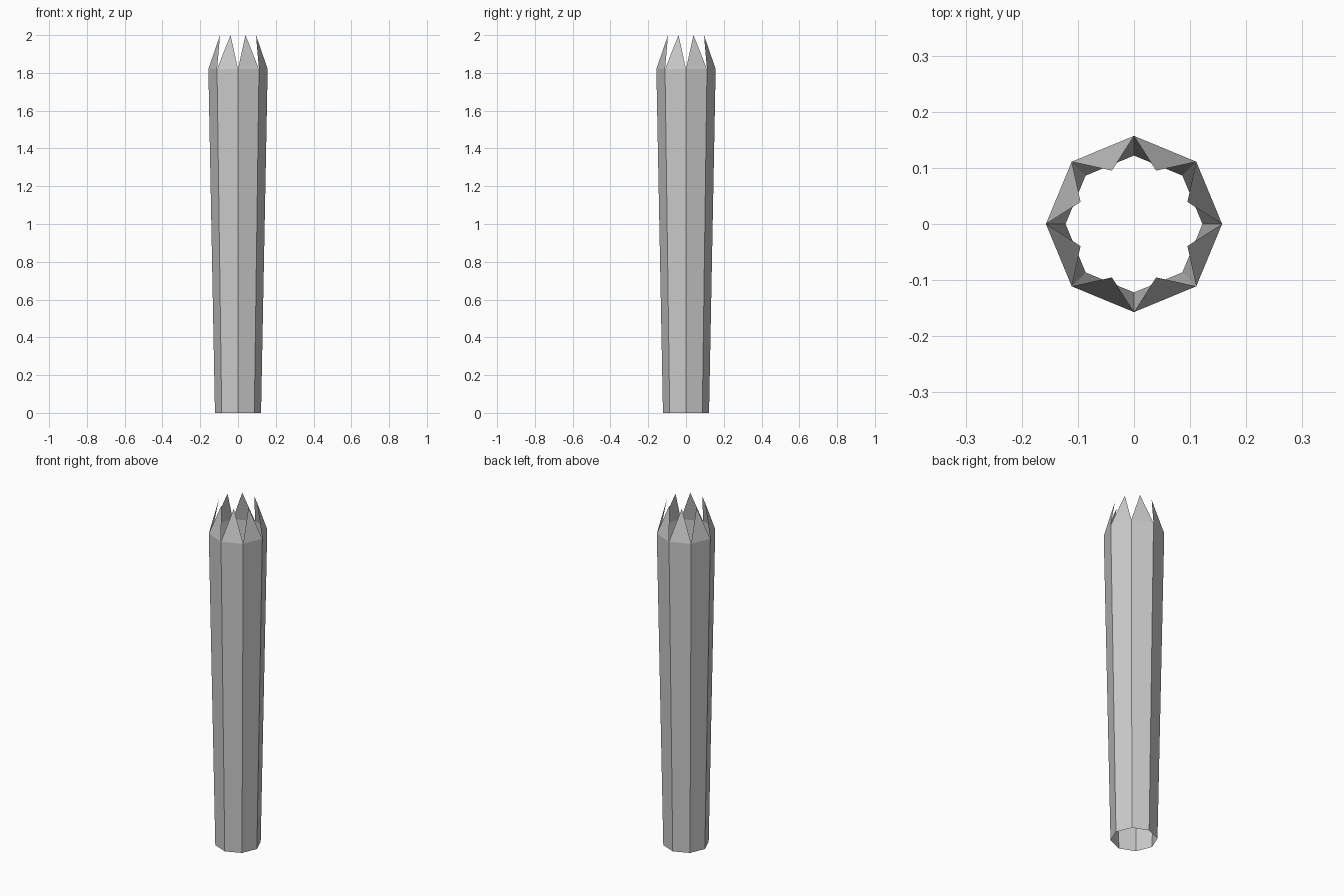
import bpy, bmesh
from math import cos, sin, pi

if "Cube" in bpy.data.objects:
    bpy.data.objects.remove(bpy.data.objects["Cube"])

SIDES = 8
bm = bmesh.new()


def ring(radius, z, turn=0.0):
    step = 2 * pi / SIDES
    return [bm.verts.new((radius * cos((i + turn) * step),
                          radius * sin((i + turn) * step), z)) for i in range(SIDES)]


# Open flared tube with a crown of inward-leaning pointed teeth
base = ring(0.122, 0.0)
rim = ring(0.157, 1.82)
tips = ring(0.103, 2.0, 0.5)
for i in range(SIDES):
    j = (i + 1) % SIDES
    bm.faces.new((base[i], base[j], rim[j], rim[i]))
    bm.faces.new((rim[i], rim[j], tips[i]))

mesh = bpy.data.meshes.new("toothed_tube")
bm.to_mesh(mesh)
bm.free()
tube = bpy.data.objects.new("toothed_tube", mesh)
bpy.context.collection.objects.link(tube)
